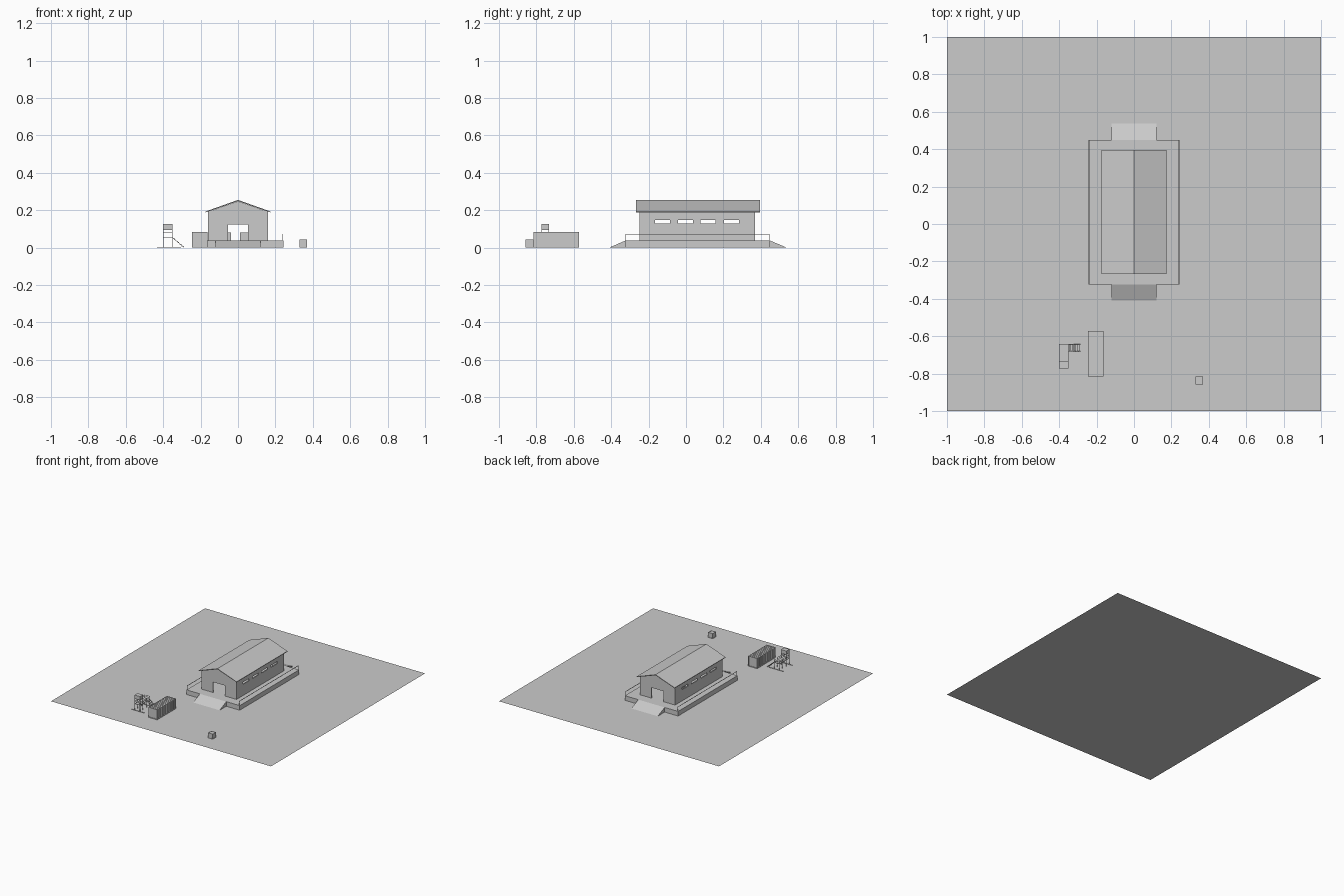
import bpy, bmesh
from mathutils import Vector

if "Cube" in bpy.data.objects:
    bpy.data.objects.remove(bpy.data.objects["Cube"])


def mesh_object(name, bm):
    bmesh.ops.recalc_face_normals(bm, faces=bm.faces)
    me = bpy.data.meshes.new(name)
    bm.to_mesh(me)
    bm.free()
    ob = bpy.data.objects.new(name, me)
    bpy.context.collection.objects.link(ob)
    return ob


def add_box(bm, x0, x1, y0, y1, z0, z1):
    vs = bmesh.ops.create_cube(bm, size=1)["verts"]
    for v in vs:
        v.co = Vector((x0 + (v.co.x + .5) * (x1 - x0),
                       y0 + (v.co.y + .5) * (y1 - y0),
                       z0 + (v.co.z + .5) * (z1 - z0)))


def boxes(name, items):
    bm = bmesh.new()
    for b in items:
        add_box(bm, *b)
    return mesh_object(name, bm)


def prism(name, profile, axis, a, b):
    """Extrude a 2D profile along x (profile = y,z) or y (profile = x,z)."""
    bm = bmesh.new()
    pt = (lambda p: (a, p[0], p[1])) if axis == "x" else (lambda p: (p[0], a, p[1]))
    f = bm.faces.new([bm.verts.new(pt(p)) for p in profile])
    r = bmesh.ops.extrude_face_region(bm, geom=[f])
    d = (b - a, 0, 0) if axis == "x" else (0, b - a, 0)
    bmesh.ops.translate(bm, vec=d, verts=[g for g in r["geom"] if isinstance(g, bmesh.types.BMVert)])
    return mesh_object(name, bm)


def bar(bm, p, q, w=.003):
    p, q = Vector(p), Vector(q)
    d = q - p
    rot = d.to_track_quat("Z", "Y")
    for v in bmesh.ops.create_cube(bm, size=1)["verts"]:
        v.co = (p + q) / 2 + rot @ Vector((v.co.x * w, v.co.y * w, v.co.z * d.length))


# ground sheet
bm = bmesh.new()
bmesh.ops.create_grid(bm, x_segments=1, y_segments=1, size=1)
mesh_object("ground_sheet", bm)

# loading platform and its two ramps
boxes("platform", [(-.242, .242, -.323, .448, 0, .038)])
prism("front_ramp", [(-.41, 0), (-.323, 0), (-.323, .038)], "x", -.12, .12)
prism("back_ramp", [(.538, 0), (.448, 0), (.448, .038)], "x", -.12, .12)

# side railings
for side, s in (("left", -1), ("right", 1)):
    bm = bmesh.new()
    x = s * .237
    bar(bm, (x, -.323, .072), (x, .446, .072))
    for y in (-.321, .444):
        bar(bm, (x, y, .038), (x, y, .072))
    mesh_object(side + "_railing", bm)

# gable end walls with door openings
T = .008
gable = [(-.16, .038), (-.054, .038), (-.054, .124), (.054, .124), (.054, .038),
         (.16, .038), (.16, .192), (0, .248), (-.16, .192)]
prism("front_wall", gable, "y", -.248, -.248 + T)
prism("back_wall", gable, "y", .37 - T, .37)

# side walls with four windows each
windows = [(-.165, -.085), (-.043, .037), (.077, .157), (.203, .283)]
edges = [-.248 + T] + [v for w in windows for v in w] + [.37 - T]
for side, x0, x1 in (("left", -.16, -.16 + T), ("right", .16 - T, .16)):
    parts = [(x0, x1, -.248 + T, .37 - T, .038, .13),
             (x0, x1, -.248 + T, .37 - T, .147, .192)]
    parts += [(x0, x1, edges[i], edges[i + 1], .13, .147) for i in range(0, len(edges), 2)]
    boxes(side + "_wall", parts)

# thin pitched roof
prism("roof", [(-.173, .188), (0, .249), (.173, .188), (.173, .193), (0, .255), (-.173, .193)],
      "y", -.266, .395)

# framed crates
def crate(name, x, y, z, s=.042):
    e, t = .004, .0015
    items = [(x + t, x + s - t, y + t, y + s - t, z + t, z + s - t)]
    for a in (0, s - e):
        for b in (0, s - e):
            items += [(x, x + s, y + a, y + a + e, z + b, z + b + e),
                      (x + a, x + a + e, y, y + s, z + b, z + b + e),
                      (x + a, x + a + e, y + b, y + b + e, z, z + s)]
    boxes(name, items)


crate("yard_crate", .328, -.857, 0)
crate("indoor_crate_right", .012, -.16, .038)
crate("indoor_crate_left", -.08, .12, .038)

# corrugated shipping container
cx0, cx1, cy0, cy1, ch = -.245, -.164, -.815, -.573, .083
parts = [(cx0 + .004, cx1 - .004, cy0 + .003, cy1 - .003, .002, ch - .003)]
n = 14
step = (cy1 - cy0 - .012) / n
for i in range(n):
    y = cy0 + .006 + (i + .25) * step
    parts.append((cx0 + .001, cx1 - .001, y, y + step * .5, .003, ch - .001))
for x in (cx0, cx1 - .005):
    for z in (0, ch - .005):
        parts.append((x, x + .005, cy0, cy1, z, z + .005))
    for y in (cy0, cy1 - .005):
        parts.append((x, x + .005, y, y + .005, 0, ch))
for y in (cy0, cy1 - .005):
    for z in (0, ch - .005):
        parts.append((cx0, cx1, y, y + .005, z, z + .005))
boxes("container", parts)

# lookout stand: deck, sentry box and stairs
X0, X1, Y0, Y1, DZ = -.4, -.35, -.772, -.642, .055
boxes("stand_deck", [(X0, X1, Y0, Y1, DZ - .004, DZ)])
boxes("stand_cabin", [(X0, X1, Y0, Y0 + .04, .095, .125)])
bm = bmesh.new()
for x in (X0 + .0015, X1 - .0015):
    for y, top in ((Y0 + .0015, .1), (Y0 + .0385, .1), (-.682, .078), (Y1 - .0015, .078)):
        bar(bm, (x, y, 0), (x, y, top))
    # outriggers on the ground
for y in (Y0 + .002, Y1 - .002):
    bar(bm, (-.433, y, .0015), (-.305, y, .0015))
mesh_object("stand_legs", bm)

bm = bmesh.new()
for z in (.067, .078):
    bar(bm, (X0 + .0015, Y0, z), (X0 + .0015, Y1, z), .002)
    bar(bm, (X1 - .0015, Y0, z), (X1 - .0015, -.682, z), .002)
    bar(bm, (X0, Y1 - .0015, z), (X1, Y1 - .0015, z), .002)
for z in (.07, .082):
    bar(bm, (X0, Y0 + .0015, z), (X1, Y0 + .0015, z), .002)
mesh_object("stand_rails", bm)

bm = bmesh.new()
for y in (-.681, -.643):
    bar(bm, (X1, y, DZ - .002), (-.288, y, .001))
for i in range(5):
    t = (i + .7) / 5.5
    x, z = X1 + .062 * t, DZ * (1 - t)
    add_box(bm, x - .005, x + .005, -.681, -.643, z - .001, z + .001)
mesh_object("stand_stairs", bm)
